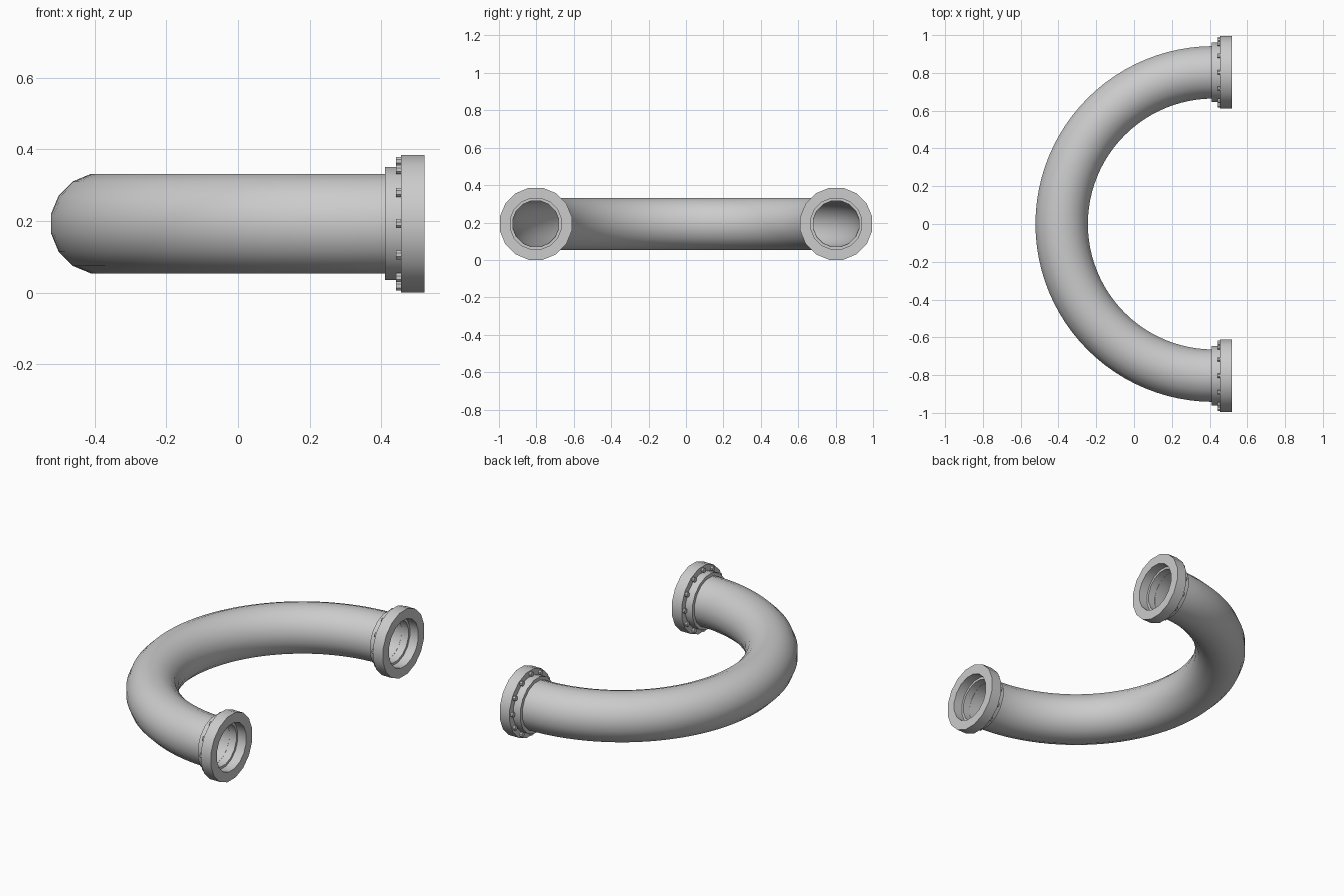
import bpy, bmesh
from math import sin, cos, pi, radians

if "Cube" in bpy.data.objects:
    bpy.data.objects.remove(bpy.data.objects["Cube"])

CX, R, ZC = 0.42, 0.803, 0.193   # bend centre, bend radius, axis height
SIDES = 16


def ring_offsets(r, n=SIDES):
    # cross-section points with flats facing the axes
    return [(r * cos(2 * pi * (i + 0.5) / n), r * sin(2 * pi * (i + 0.5) / n)) for i in range(n)]


def loft(name, loops, closed):
    # skin consecutive vertex loops into one surface
    bm = bmesh.new()
    rows = [[bm.verts.new(p) for p in loop] for loop in loops]
    pairs = list(zip(rows, rows[1:]))
    if closed:
        pairs.append((rows[-1], rows[0]))
    for a, b in pairs:
        n = len(a)
        for i in range(n):
            bm.faces.new((a[i], a[(i + 1) % n], b[(i + 1) % n], b[i]))
    bmesh.ops.recalc_face_normals(bm, faces=bm.faces)
    return finish(name, bm)


def finish(name, bm):
    mesh = bpy.data.meshes.new(name)
    bm.to_mesh(mesh)
    bm.free()
    obj = bpy.data.objects.new(name, mesh)
    bpy.context.collection.objects.link(obj)
    bpy.ops.object.select_all(action='DESELECT')
    obj.select_set(True)
    bpy.context.view_layer.objects.active = obj
    bpy.ops.object.shade_smooth_by_angle(angle=radians(35))
    return obj


# Half-circle pipe: outer skin forward, inner bore back, joined at the ends
def bend_loop(angle, r):
    return [(CX + (R + u) * cos(angle), (R + u) * sin(angle), ZC + v)
            for u, v in ring_offsets(r)]


STEPS = 48
angles = [pi / 2 + pi * i / STEPS for i in range(STEPS + 1)]
loft("pipe_bend",
     [bend_loop(a, 0.1415) for a in angles] + [bend_loop(a, 0.124) for a in reversed(angles)],
     True)

# Flange profile (x, radius): collar, wide rim, recessed mouth
profile = [(0.41, 0.125), (0.41, 0.161), (0.455, 0.161), (0.455, 0.196),
           (0.52, 0.196), (0.52, 0.139), (0.465, 0.139), (0.465, 0.125)]

for side, sign in (("left", -1), ("right", 1)):
    yc = sign * R
    loft("flange_" + side,
         [[(x, yc + u, ZC + v) for u, v in ring_offsets(r)] for x, r in profile], True)

    # Ring of bolt heads behind the rim
    bm = bmesh.new()
    for k in range(12):
        a = 2 * pi * k / 12
        y, z = yc + 0.174 * cos(a), ZC + 0.174 * sin(a)
        rings = [[bm.verts.new((x, y + u, z + v)) for u, v in ring_offsets(0.0135, 8)]
                 for x in (0.441, 0.458)]
        bm.faces.new(rings[0])
        bm.faces.new(rings[1])
        for i in range(8):
            j = (i + 1) % 8
            bm.faces.new((rings[0][i], rings[0][j], rings[1][j], rings[1][i]))
    bmesh.ops.recalc_face_normals(bm, faces=bm.faces)
    finish("bolts_" + side, bm)
